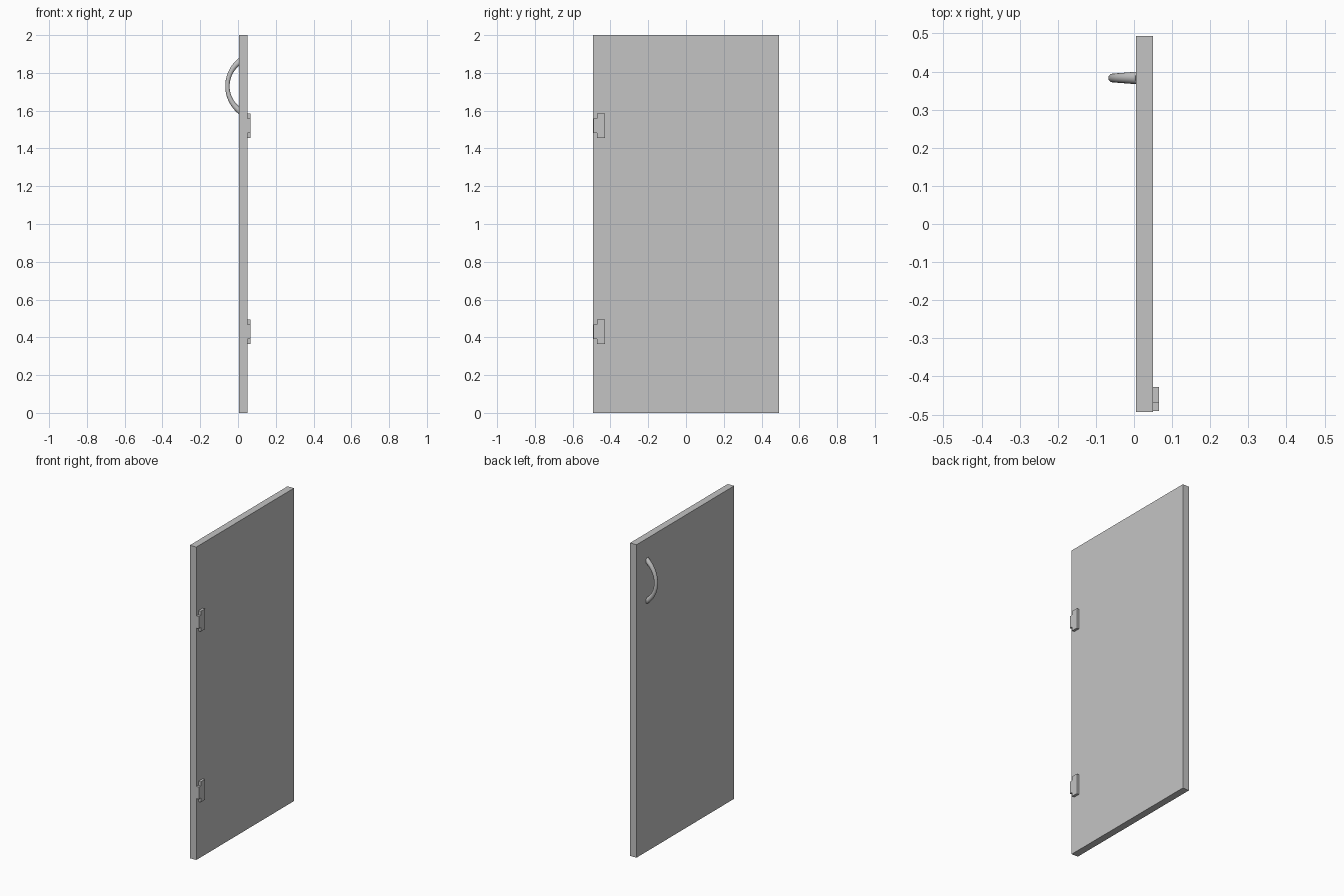
import bpy, bmesh
from math import sin, cos, pi, radians
from mathutils import Vector

cube = bpy.data.objects.get("Cube")
if cube:
    bpy.data.objects.remove(cube)

GREY = (0.55, 0.55, 0.55, 1)
grey = bpy.data.materials.new("plain grey")
grey.use_nodes = True
grey.diffuse_color = GREY
grey.node_tree.nodes["Principled BSDF"].inputs["Base Color"].default_value = GREY


def finish(name, bm):
    bmesh.ops.recalc_face_normals(bm, faces=bm.faces)
    mesh = bpy.data.meshes.new(name)
    bm.to_mesh(mesh)
    bm.free()
    mesh.materials.append(grey)
    obj = bpy.data.objects.new(name, mesh)
    bpy.context.collection.objects.link(obj)
    return obj


def plate(name, outline, x0, x1):
    """Extrude a (y, z) outline along x."""
    bm = bmesh.new()
    face = bm.faces.new([bm.verts.new((x0, y, z)) for y, z in outline])
    ext = bmesh.ops.extrude_face_region(bm, geom=[face])
    verts = [v for v in ext["geom"] if isinstance(v, bmesh.types.BMVert)]
    bmesh.ops.translate(bm, verts=verts, vec=(x1 - x0, 0, 0))
    return finish(name, bm)


# Door panel
FRONT, BACK, HALF = 0.005, 0.05, 0.493
plate("door_panel", [(-HALF, 0), (HALF, 0), (HALF, 2), (-HALF, 2)], FRONT, BACK)

# Hinges: a leaf with a narrower knuckle tab at the door edge
for name, z in (("lower_hinge", 0.43), ("upper_hinge", 1.52)):
    half = [(-0.49, 0.039), (-0.47, 0.039), (-0.47, 0.065), (-0.428, 0.065)]
    outline = [(y, z + h) for y, h in half] + [(y, z - h) for y, h in reversed(half)]
    plate(name, outline, BACK, 0.066)

# Curved pull handle: round section swept on an arc, thicker towards the door
SEGMENTS, SIDES, RADIUS = 32, 20, 0.163
centre = Vector((-0.056 + RADIUS, 0.383, 1.73))
bm = bmesh.new()
rings = []
for i in range(SEGMENTS + 1):
    t = 2 * i / SEGMENTS - 1
    a = radians(55) * t
    out = Vector((-cos(a), 0, sin(a)))
    r = 0.0115 + 0.0055 * t * t
    ring = []
    for k in range(SIDES):
        b = 2 * pi * k / SIDES
        ring.append(bm.verts.new(centre + out * (RADIUS + r * cos(b)) + Vector((0, r * sin(b), 0))))
    rings.append(ring)
for a, b in zip(rings, rings[1:]):
    for k in range(SIDES):
        n = (k + 1) % SIDES
        bm.faces.new((a[k], a[n], b[n], b[k]))
bm.faces.new(rings[0])
bm.faces.new(rings[-1])
# Trim the ends just inside the panel
bmesh.ops.bisect_plane(bm, geom=bm.verts[:] + bm.edges[:] + bm.faces[:],
                       plane_co=(FRONT + 0.002, 0, 0), plane_no=(1, 0, 0), clear_outer=True)
handle = finish("pull_handle", bm)
bpy.ops.object.select_all(action="DESELECT")
handle.select_set(True)
bpy.context.view_layer.objects.active = handle
bpy.ops.object.shade_smooth_by_angle(angle=radians(40))
